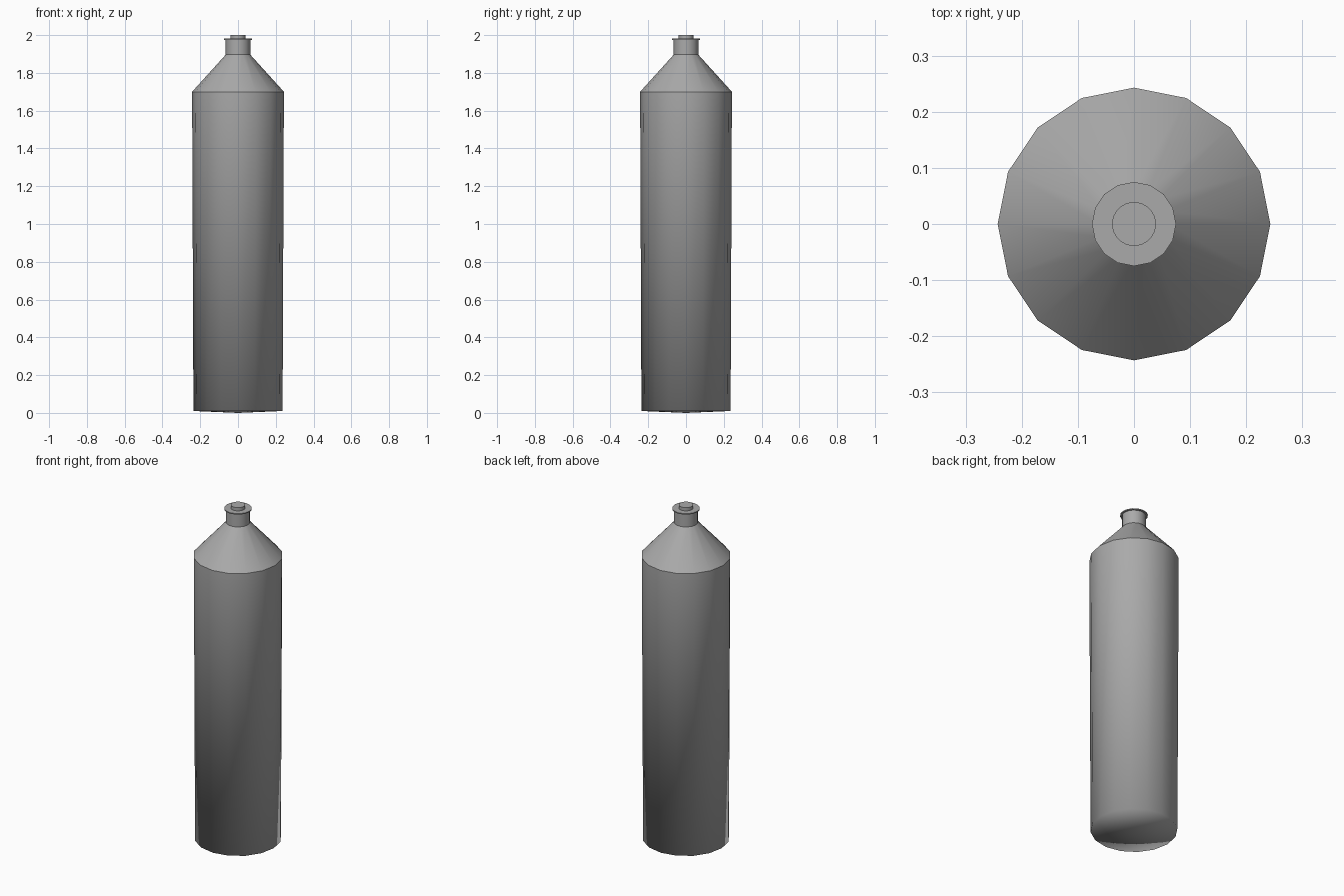
import bpy
import bmesh
import math

cube = bpy.data.objects.get("Cube")
if cube:
    bpy.data.objects.remove(cube, do_unlink=True)

# One grey for the whole bottle
grey = bpy.data.materials.new("plain grey")
grey.use_nodes = True
colour = (0.4, 0.4, 0.4, 1)
grey.diffuse_color = colour
grey.node_tree.nodes["Principled BSDF"].inputs["Base Color"].default_value = colour


def lathe(name, profile, sides=16, crease=40):
    """Turn a bottom-to-top list of (radius, height) about z; radius 0 makes a pole."""
    bm = bmesh.new()
    rings = []
    for r, z in profile:
        if r == 0:
            rings.append([bm.verts.new((0, 0, z))] * sides)
        else:
            angles = [2 * math.pi * i / sides for i in range(sides)]
            rings.append([bm.verts.new((r * math.cos(a), r * math.sin(a), z))
                          for a in angles])
    for low, high in zip(rings, rings[1:]):
        for i in range(sides):
            j = (i + 1) % sides
            corners = [low[i], low[j], high[j], high[i]]
            face = bm.faces.new(list(dict.fromkeys(corners)))
            face.smooth = True
    mesh = bpy.data.meshes.new(name)
    bm.to_mesh(mesh)
    bm.free()
    mesh.set_sharp_from_angle(angle=math.radians(crease))
    mesh.materials.append(grey)
    obj = bpy.data.objects.new(name, mesh)
    bpy.context.scene.collection.objects.link(obj)
    return obj


# Slightly tapered body, shaded smoothly into its shallow domed base
lathe("body", [(0, 0), (0.236, 0.01), (0.243, 1.7)], crease=180)

# Conical shoulder and straight neck
lathe("shoulder", [(0.243, 1.7), (0.062, 1.9)])
lathe("neck", [(0.065, 1.895), (0.065, 1.978)])

# Thin collar disc and round stopper on top
lathe("collar", [(0, 1.975), (0.075, 1.975), (0.075, 1.981), (0, 1.981)])
lathe("stopper", [(0.039, 1.98), (0.039, 2), (0, 2)], sides=32)
